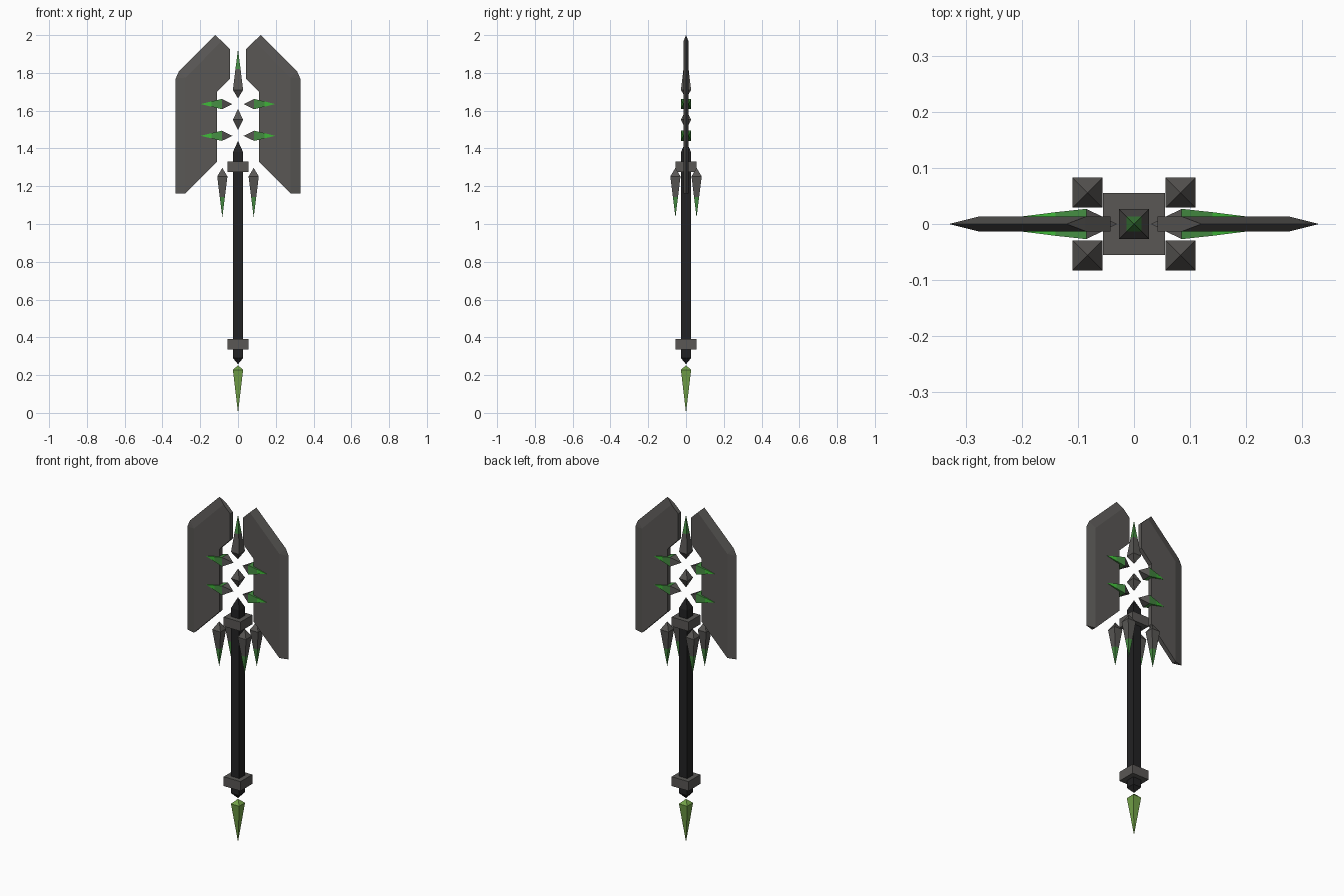
import bpy, bmesh
from mathutils import Vector

if "Cube" in bpy.data.objects:
    bpy.data.objects.remove(bpy.data.objects["Cube"])


def material(name, r, g, b):
    m = bpy.data.materials.new(name)
    m.diffuse_color = (r, g, b, 1)
    m.use_nodes = True
    m.node_tree.nodes["Principled BSDF"].inputs["Base Color"].default_value = m.diffuse_color
    return m


GREY = material("dark grey metal", 0.10, 0.095, 0.09)
BLACK = material("black grip", 0.016, 0.016, 0.017)
LIME = material("pommel green", 0.17, 0.36, 0.065)
GREEN = material("spike green", 0.06, 0.27, 0.055)
BRIGHT = material("bright green tip", 0.05, 0.48, 0.04)


def finish(name, bm, mats):
    bmesh.ops.recalc_face_normals(bm, faces=bm.faces[:])
    me = bpy.data.meshes.new(name)
    bm.to_mesh(me)
    bm.free()
    for m in mats:
        me.materials.append(m)
    ob = bpy.data.objects.new(name, me)
    bpy.context.collection.objects.link(ob)
    return ob


def spike(name, base, axis, side, rings, mats, segment_mats=None):
    """Four-sided loft; rings are (distance, half width, half depth)."""
    bm = bmesh.new()
    base, axis, side = Vector(base), Vector(axis), Vector(side)
    other = axis.cross(side)
    loops = []
    for t, a, b in rings:
        c = base + axis * t
        loops.append([bm.verts.new(c + side * a * i + other * b * j)
                      for i, j in ((1, 1), (-1, 1), (-1, -1), (1, -1))])
    for k in range(len(loops) - 1):
        lo, hi = loops[k], loops[k + 1]
        for i in range(4):
            j = (i + 1) % 4
            f = bm.faces.new((lo[i], lo[j], hi[j], hi[i]))
            f.material_index = segment_mats[k] if segment_mats else 0
    bm.faces.new(loops[0])
    bm.faces.new(loops[-1])
    # pointed ends collapse to a single vertex or chisel edge
    bmesh.ops.remove_doubles(bm, verts=bm.verts[:], dist=0.0005)
    return finish(name, bm, mats)


X, Z = (1, 0, 0), (0, 0, 1)
W = 0.027

# Shaft, collars, pommel and floating core
spike("handle", (0, 0, 0), Z, X,
      [(0.258, 0, 0), (0.29, W, W), (1.38, W, W), (1.44, 0, 0)], [BLACK])
for name, z in (("lower_collar", 0.335), ("upper_collar", 1.275)):
    spike(name, (0, 0, z), Z, X, [(0, 0.055, 0.055), (0.055, 0.055, 0.055)], [GREY])
spike("pommel_gem", (0, 0, 0), Z, X, [(0, 0, 0), (0.227, W, W), (0.253, 0, 0)], [LIME])
spike("core_diamond", (0, 0, 1.498), Z, X, [(0, 0, 0), (0.055, W, W), (0.11, 0, 0)], [GREY])

# Long spikes: one pointing up, four hanging under the head
LONG = [(0, 0, 0), (0.045, W, W), (0.155, W / 2, W / 2), (0.262, 0, 0)]
spike("top_spike", (0, 0, 1.665), Z, X, LONG, [GREY, GREEN], [0, 0, 1])
for sx in (-1, 1):
    for sy in (-1, 1):
        spike("hanging_spike", (sx * 0.083, sy * 0.056, 1.297), (0, 0, -1), X,
              LONG, [GREY, GREEN], [0, 0, 1])

# Short side spikes, green from the widest ring, set into the blades
SHORT = [(0, 0, 0), (0.055, W, W), (0.11, 0.021, 0.014), (0.167, 0.0138, 0)]
for sx in (-1, 1):
    for z in (1.635, 1.467):
        spike("side_spike", (sx * 0.03, 0, z), (sx, 0, 0), (0, 1, 0),
              SHORT, [GREY, GREEN, BRIGHT], [0, 1, 2])

# Blades: flat plate with a sharpened outer edge
FLAT = [(0.086, 1.968), (0.278, 1.775), (0.278, 1.162), (0.111, 1.33),
        (0.111, 1.70), (0.042, 1.77), (0.042, 1.925)]
EDGE = [(0.12, 2.0), (0.312, 1.81), (0.33, 1.77), (0.33, 1.162)]
T = 0.013
for sx, name in ((-1, "left_blade"), (1, "right_blade")):
    bm = bmesh.new()
    front, back = ([bm.verts.new((sx * x, y, z)) for x, z in FLAT] for y in (-T, T))
    p, q, r, s = [bm.verts.new((sx * x, 0, z)) for x, z in EDGE]
    for v in (front, back):
        bm.faces.new(v)
        bm.faces.new((v[0], p, q, v[1]))
        bm.faces.new((v[1], q, r))
        bm.faces.new((v[1], r, s, v[2]))
    for i in range(2, 7):
        j = (i + 1) % 7
        bm.faces.new((front[i], front[j], back[j], back[i]))
    bm.faces.new((front[0], back[0], p))
    bm.faces.new((front[2], back[2], s))
    finish(name, bm, [GREY])
